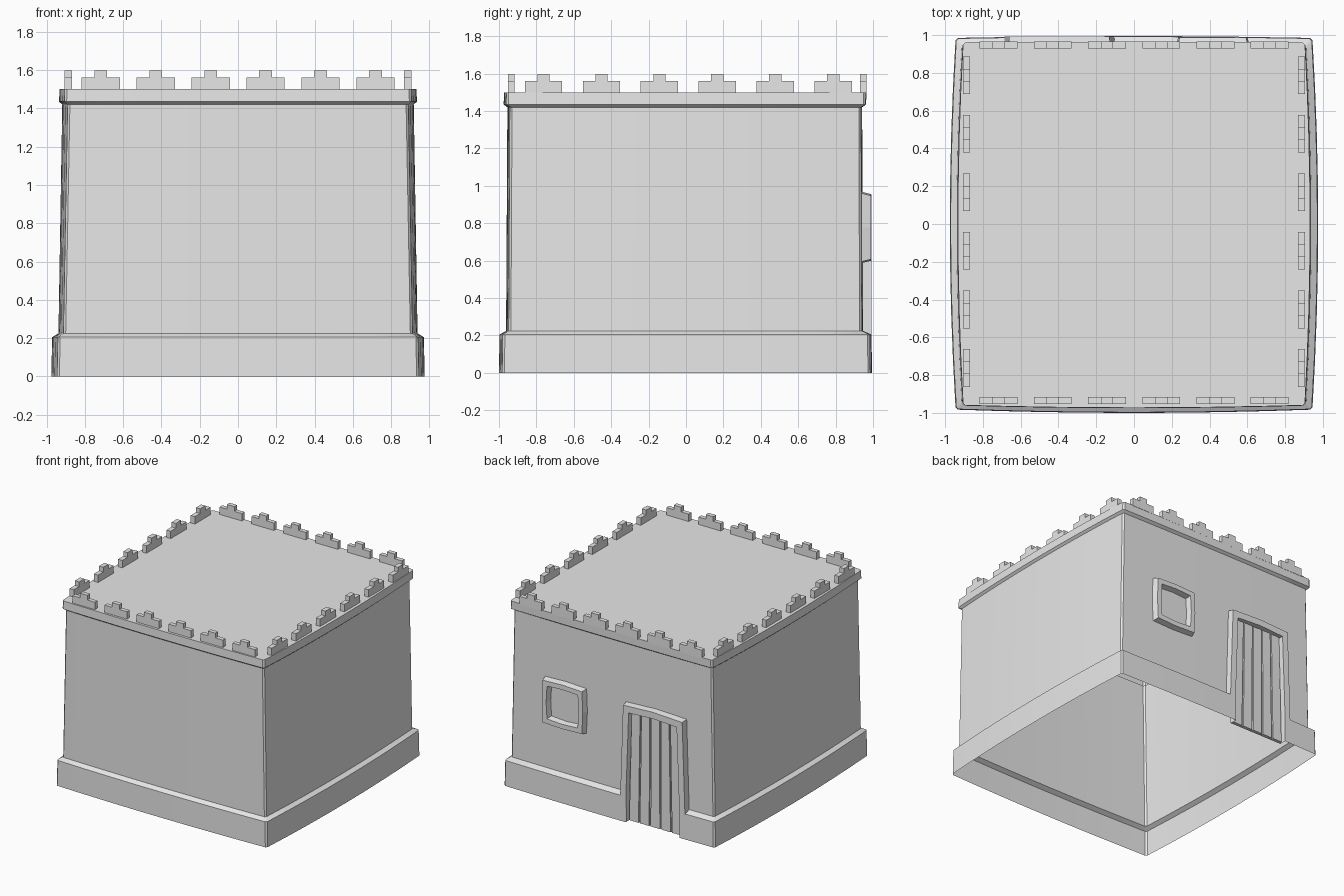
import bpy, bmesh, math

if "Cube" in bpy.data.objects:
    bpy.data.objects.remove(bpy.data.objects["Cube"])

stone = bpy.data.materials.new("pale grey stone")
stone.diffuse_color = (0.8, 0.8, 0.8, 1)
stone.use_nodes = True
stone.node_tree.nodes["Principled BSDF"].inputs["Base Color"].default_value = stone.diffuse_color


def finish(bm, name, smooth=False):
    bmesh.ops.recalc_face_normals(bm, faces=bm.faces)
    me = bpy.data.meshes.new(name)
    bm.to_mesh(me)
    bm.free()
    me.materials.append(stone)
    ob = bpy.data.objects.new(name, me)
    bpy.context.collection.objects.link(ob)
    if smooth:
        bpy.ops.object.select_all(action='DESELECT')
        ob.select_set(True)
        bpy.context.view_layer.objects.active = ob
        bpy.ops.object.shade_smooth_by_angle(angle=math.radians(25))
    return ob


def add_box(bm, x0, x1, y0, y1, z0, z1):
    v = [bm.verts.new((x, y, z)) for z in (z0, z1)
         for x, y in ((x0, y0), (x1, y0), (x1, y1), (x0, y1))]
    for f in ((3, 2, 1, 0), (4, 5, 6, 7), (0, 1, 5, 4), (1, 2, 6, 5), (2, 3, 7, 6), (3, 0, 4, 7)):
        bm.faces.new([v[i] for i in f])


# Plan outline with gently bulging sides and clipped corners
DOOR_L, DOOR_R = -0.635, -0.155


def ring(z, xm, xc, fm, fc, bk, bc):
    c = 0.012
    ts = [-1, -0.75, -0.5, -0.25, 0, 0.25, 0.5, 0.75, 1]
    pts = [(t * (xc - c), -(fm + (fc - fm) * t * t), z) for t in ts]
    y0, y1 = -fc + c, bc - c
    side = [(xm + (xc - xm) * t * t, (y0 + y1) / 2 + t * (y1 - y0) / 2, z) for t in ts]
    pts += side
    xs = [xc - c, 0.5, 0.15, DOOR_R, DOOR_L, -(xc - c)]
    pts += [(x, bk + (bc - bk) * (x / xc) ** 2, z) for x in xs]
    pts += [(-x, y, z) for x, y, z in reversed(side)]
    return pts


# Walls: plinth, ledge, tapered wall, top band and flat roof as one open-bottomed shell
levels = [
    (0.00, 0.975, 0.945, 1.000, 0.983, 0.995, 0.985),
    (0.205, 0.971, 0.941, 0.997, 0.980, 0.992, 0.982),
    (0.225, 0.938, 0.912, 0.962, 0.948, 0.947, 0.940),
    (1.42, 0.918, 0.890, 0.955, 0.942, 0.942, 0.936),
    (1.435, 0.935, 0.907, 0.975, 0.962, 0.963, 0.960),
    (1.50, 0.932, 0.905, 0.973, 0.960, 0.965, 0.962),
]
bm = bmesh.new()
rings = [[bm.verts.new(p) for p in ring(*lv)] for lv in levels]
n = len(rings[0])
gap = 9 + 9 + 3                      # plinth is left open at the doorway
for k, (a, b) in enumerate(zip(rings, rings[1:])):
    for i in range(n):
        if k < 2 and i == gap:
            continue
        j = (i + 1) % n
        bm.faces.new((a[i], a[j], b[j], b[i]))
bm.faces.new(rings[-1])
finish(bm, "walls", True)

# Stepped battlements along all four edges
bm = bmesh.new()
for i in range(6):
    x = -0.717 + i * 0.287
    y = -0.762 + i * 0.31
    for half, z0, z1 in ((0.1, 1.495, 1.56), (0.033, 1.56, 1.598)):
        add_box(bm, x - half, x + half, -0.952, -0.917, z0, z1)
        add_box(bm, x - half, x + half, 0.93, 0.965, z0, z1)
        add_box(bm, -0.906, -0.868, y - half, y + half, z0, z1)
        add_box(bm, 0.868, 0.906, y - half, y + half, z0, z1)
finish(bm, "battlements")


# Raised surround: loops run outer wall, outer front, inner front, inner wall
def surround(name, loops, closed):
    bm = bmesh.new()
    ls = [[bm.verts.new(p) for p in l] for l in loops]
    m = len(ls[0])
    for a, b in zip(ls, ls[1:]):
        for i in range(m if closed else m - 1):
            j = (i + 1) % m
            bm.faces.new((a[i], a[j], b[j], b[i]))
    return finish(bm, name)


def arch(x0, x1, x2, x3, z0, z1, y, rise):
    return [(x0, y, z0), (x1, y, z1), ((x1 + x2) / 2, y, z1 + rise), (x2, y, z1), (x3, y, z0)]


surround("door_frame", [
    arch(-0.69, -0.665, -0.125, -0.10, 0.20, 0.95, 0.94, 0.012),
    arch(-0.685, -0.66, -0.13, -0.105, 0.20, 0.942, 0.992, 0.012),
    arch(DOOR_L, -0.61, -0.18, DOOR_R, 0.20, 0.89, 0.992, 0.012),
    arch(DOOR_L, -0.61, -0.18, DOOR_R, 0.20, 0.89, 0.94, 0.012)], False)

# Doorway sides through the plinth
bm = bmesh.new()
for x in (DOOR_L, DOOR_R):
    bm.faces.new([bm.verts.new(p) for p in
                  ((x, 0.935, 0), (x, 0.993, 0), (x, 0.991, 0.21), (x, 0.935, 0.21))])
finish(bm, "door_jambs")

# Plank door with narrow grooves, tapering with the frame
bm = bmesh.new()
w = (DOOR_R - DOOR_L) / 5
for i in range(5):
    add_box(bm, DOOR_L + i * w + 0.007, DOOR_L + (i + 1) * w - 0.007, 0.936, 0.958, 0.005, 0.895)
add_box(bm, DOOR_L, DOOR_R, 0.930, 0.946, 0.005, 0.895)
for v in bm.verts:
    mid = (DOOR_L + DOOR_R) / 2
    v.co.x = mid + (v.co.x - mid) * (1 - 0.10 * v.co.z / 0.895)
finish(bm, "plank_door")


# Window surround with sloping outer edges
def window_loop(d, y):
    x0, x1, z0, z1 = 0.23 + d, 0.605 - d, 0.595 + d, 0.96 - d
    xm, zm = (x0 + x1) / 2, (z0 + z1) / 2
    b = 0.008
    return [(x0, y, z0), (xm, y, z0 - b), (x1, y, z0), (x1 + b, y, zm),
            (x1, y, z1), (xm, y, z1 + b), (x0, y, z1), (x0 - b, y, zm)]


surround("window_frame", [window_loop(0, 0.94), window_loop(0.012, 0.988),
                          window_loop(0.05, 0.988), window_loop(0.06, 0.94)], True)
